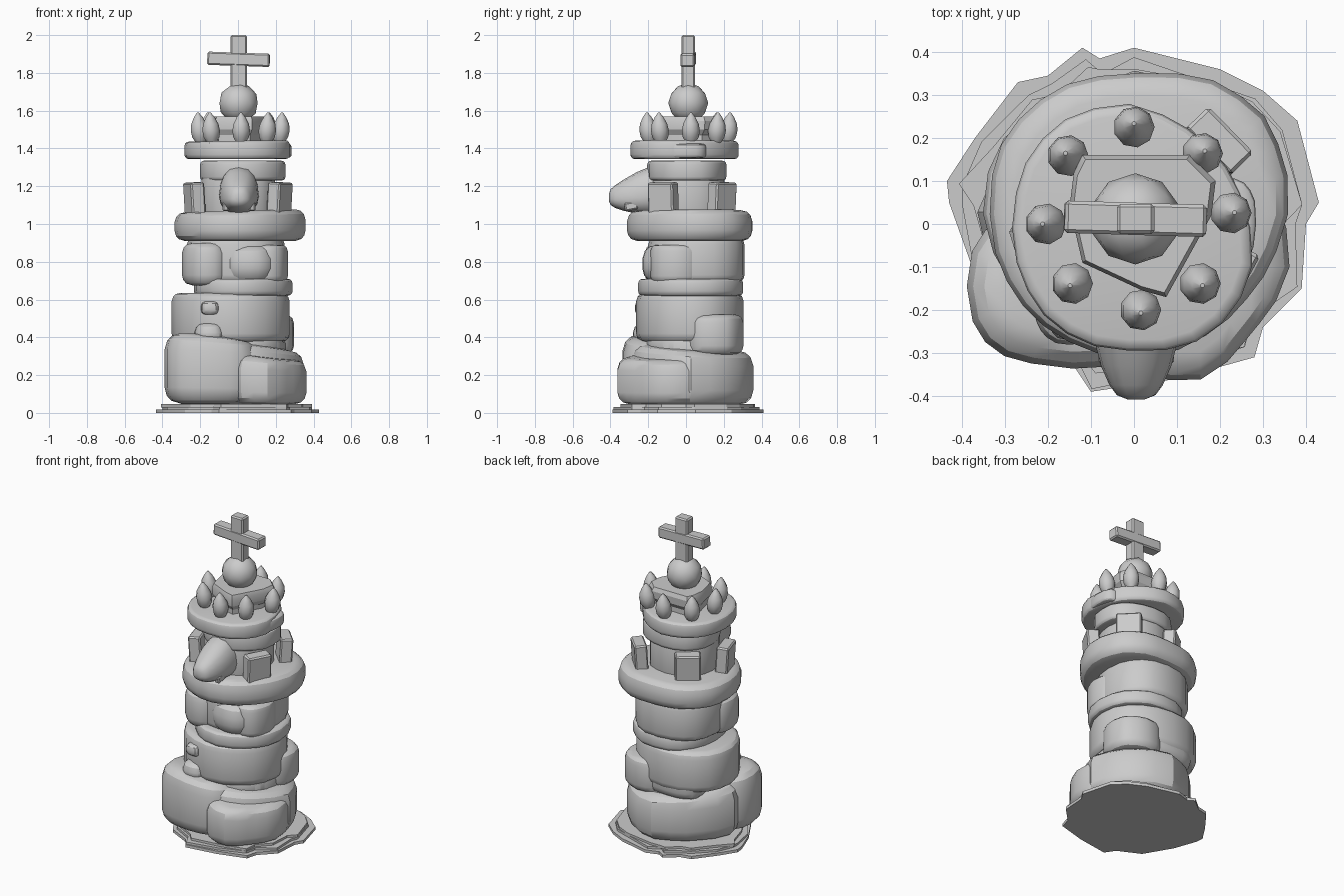
import bpy, bmesh, math, random
from mathutils import Vector, Matrix

cube = bpy.data.objects.get("Cube")
if cube:
    bpy.data.objects.remove(cube, do_unlink=True)
rng = random.Random(7)

stone_grey = bpy.data.materials.new("stone_grey")
stone_grey.use_nodes = True
GREY = (0.6, 0.6, 0.6, 1)
stone_grey.diffuse_color = GREY
stone_grey.node_tree.nodes["Principled BSDF"].inputs["Base Color"].default_value = GREY
EVEN = (1, 1, 1, 1)


def finish(name, bm, angle=28):
    bmesh.ops.recalc_face_normals(bm, faces=bm.faces)
    mesh = bpy.data.meshes.new(name)
    bm.to_mesh(mesh)
    bm.free()
    mesh.materials.append(stone_grey)
    obj = bpy.data.objects.new(name, mesh)
    bpy.context.collection.objects.link(obj)
    bpy.ops.object.select_all(action="DESELECT")
    obj.select_set(True)
    bpy.context.view_layer.objects.active = obj
    bpy.ops.object.shade_smooth_by_angle(angle=math.radians(angle))
    return obj


def loft(name, rings, angle=28):
    """Skin a stack of equal point rings and cap both ends."""
    bm = bmesh.new()
    rows = [[bm.verts.new(p) for p in ring] for ring in rings]
    for a, b in zip(rows, rows[1:]):
        for i in range(len(a)):
            j = (i + 1) % len(a)
            bm.faces.new((a[i], a[j], b[j], b[i]))
    bm.faces.new(rows[0][::-1])
    bm.faces.new(rows[-1])
    return finish(name, bm, angle)


def stone(name, x, y, z, r=0.05, square=2.5, tilt=(0, 0), rough=0.02, sides=20,
          corners=EVEN):
    """Rounded, uneven stone filling the ranges x, y, z.
    corners scales the diagonals: +x+y, -x+y, -x-y, +x-y."""
    cx, cy = sum(x) / 2, sum(y) / 2
    hx, hy = (x[1] - x[0]) / 2, (y[1] - y[0]) / 2
    outline = []
    phase = rng.uniform(0, 6)
    for i in range(sides):
        a = math.tau * i / sides
        c, s = math.cos(a), math.sin(a)
        k = 1 + rough * (math.sin(3 * a + phase) + rng.uniform(-0.6, 0.6))
        k *= 1 + (corners[int(4 * i / sides)] - 1) * abs(math.sin(2 * a))
        outline.append((math.copysign(abs(c) ** (2 / square), c) * k,
                        math.copysign(abs(s) ** (2 / square), s) * k))
    arc = [math.radians(d) for d in (0, 35, 60, 90)]
    profile = [(r * (1 - math.sin(t)), z[0] + r * (1 - math.cos(t))) for t in arc]
    profile += [(r * (1 - math.cos(t)), z[1] - r * (1 - math.sin(t))) for t in arc]
    rings = []
    for inset, h in profile:
        f = (h - z[0]) / (z[1] - z[0])
        rings.append([Vector((cx + u * (hx - inset), cy + v * (hy - inset),
                              h + f * (tilt[0] * u + tilt[1] * v)))
                      for u, v in outline])
    return loft(name, rings)


def block(name, centre, size, turn=(0, 0, 0), bevel=0.008):
    bm = bmesh.new()
    bmesh.ops.create_cube(bm, size=1)
    bmesh.ops.scale(bm, vec=size, verts=bm.verts)
    bmesh.ops.bevel(bm, geom=bm.edges[:], offset=bevel, segments=1, affect="EDGES")
    obj = finish(name, bm, 20)
    obj.location = centre
    obj.rotation_euler = turn
    return obj


# Jagged slabs on the ground
edge = [(-.43, .05), (-.435, .1), (-.37, .2), (-.27, .33), (-.2, .345), (-.12, .41),
        (-.08, .385), (0, .41), (.2, .36), (.3, .31), (.38, .24), (.43, .05), (.4, 0),
        (.39, -.15), (.3, -.24), (.28, -.31), (.1, -.36), (-.1, -.39), (-.14, -.33),
        (-.28, -.26), (-.38, -.09)]
for n in range(3):
    pts = [Vector(p) * (1 - .04 * n) * (1 if n == 0 else rng.uniform(.94, 1.03)) for p in edge]
    low = .014 * n
    loft(f"ground_slab_{n + 1}",
         [[(p.x, p.y, h) for p in pts] for h in (low, low + .018)], 20)

# Foundation boulders
stone("foundation_stone", (-.355, .355), (-.3, .355), (.04, .35), .085, 2.1, (-.02, -.02),
      corners=(.92, .89, 1, .9))
stone("foundation_front_boulder_right_side", (-.385, .1), (-.34, .05), (.05, .4), .08, 2.7,
      (-.02, -.01), corners=(1, 1, .97, 1))
stone("foundation_front_boulder_left_side", (-.05, .36), (-.36, .16), (.045, .3), .065, 2.2,
      (-.02, .01), corners=(1, 1, 1.08, .82))
stone("foundation_filler", (-.22, .25), (-.2, .27), (.25, .41), .04)

# Lower tower course
stone("lower_course", (-.36, .27), (-.26, .31), (.375, .635), .045, 2.2,
      corners=(1, .97, .93, 1))
stone("lower_side_stone", (.0, .295), (.0, .305), (.31, .52), .045, 2.9, corners=(.86, 1, 1, 1))
stone("lower_back_stone", (-.25, .15), (.05, .29), (.32, .5), .05, 2.6)
stone("lower_inner_stone", (-.24, .24), (-.22, .24), (.3, .42), .04, 2.2)
stone("lower_front_ledge", (-.23, -.07), (-.28, -.1), (.36, .475), .05, 2.5)
stone("front_knob", (-.195, -.1), (-.27, -.18), (.52, .59), .025, 3, sides=12)

# Narrow course
stone("narrow_course", (-.24, .285), (-.255, .3), (.62, .71), .025, 2.3,
      corners=(1, 1, .97, .94))

# Middle tower course
stone("middle_course", (-.265, .255), (-.2, .31), (.69, .93), .04, 2.4,
      corners=(.97, 1, 1, .95))
stone("middle_front_stone_right_side", (-.295, -.05), (-.215, .08), (.675, .9), .055, 2.6,
      corners=(1, 1, .9, 1))
stone("middle_front_stone_left_side", (-.08, .2), (-.23, .0), (.69, .89), .075, 2.2)
stone("middle_side_stone", (.05, .265), (-.19, .08), (.69, .89), .035, 2.2,
      corners=(1, 1, 1, .93))

# Lower platform with four battlements
stone("lower_platform", (-.335, .36), (-.31, .355), (.91, 1.07), .055, 2.3, (.008, 0), .012, 28,
      corners=(1.02, 1, .98, .9))
stone("upper_core", (-.19, .2), (-.19, .2), (1.03, 1.27), .02, 2.3)
for name, x, y in (("back_left", .195, .19), ("front_left", .22, -.12),
                   ("back_right", -.135, .175), ("front_right", -.23, -.07)):
    out = math.atan2(y, x)
    block("battlement_" + name, (x, y, 1.125), (.075, .15, .19), (0, .06, out))

# Beaked head projecting to the front
head_rings = []
for y, half, low, high in ((-.1, .105, 1.06, 1.31), (-.2, .105, 1.05, 1.3),
                           (-.26, .1, 1.055, 1.275), (-.33, .082, 1.07, 1.235),
                           (-.375, .062, 1.085, 1.205), (-.398, .045, 1.1, 1.185),
                           (-.408, .02, 1.12, 1.16)):
    mid = low + .38 * (high - low)
    ring = []
    for i in range(16):
        c, s = math.cos(math.tau * i / 16), math.sin(math.tau * i / 16)
        ring.append((.005 + half * math.copysign(abs(c) ** .8, c), y,
                     mid + s * ((high - mid) if s > 0 else (mid - low))))
    head_rings.append(ring)
loft("beaked_head", head_rings, 35)
for x in (-.065, .075):
    block("jaw_stub", (x, -.29, 1.095), (.035, .07, .045), (.2, 0, 0))

# Upper courses
stone("collar_course", (-.205, .25), (-.2, .215), (1.23, 1.335), .02, 2.2)
stone("upper_platform", (-.29, .268), (-.295, .278), (1.343, 1.44), .025, 2.2, (.004, 0), .015, 24,
      corners=(.92, .99, .96, 1.07))
stone("upper_platform_patch", (.1, .282), (-.11, .11), (1.35, 1.425), .018, 3.2)

# Ring of pointed buds
for n, (x, y) in enumerate([(0, .22), (-.15, .155), (-.2, 0), (-.14, -.135),
                            (.015, -.195), (.15, -.135), (.22, .025), (.155, .16)]):
    tip = Vector((x, y, 0)) * .06
    rings = []
    for h, r in ((0, .025), (.03, .043), (.065, .048), (.1, .042), (.135, .024), (.16, .005)):
        rings.append([(x + tip.x * h / .155 + r * math.cos(math.tau * i / 9),
                       y + tip.y * h / .155 + r * math.sin(math.tau * i / 9),
                       1.43 + h) for i in range(9)])
    loft(f"pointed_bud_{n + 1}", rings, 45)

# Angular crown stone
crown = [(-.12, .16), (.13, .16), (.19, .1), (.18, .02), (.075, -.17),
         (.02, -.155), (-.12, -.09), (-.15, .04), (-.14, .12)]
loft("crown_stone", [[(px * k, py * k, h) for px, py in crown]
                     for k, h in ((.85, 1.42), (.85, 1.47), (.98, 1.5),
                                  (1, 1.545), (.94, 1.57))], 25)

# Orb and cross
bm = bmesh.new()
bmesh.ops.create_icosphere(bm, subdivisions=2, radius=.106,
                           matrix=Matrix.Translation((.003, .012, 1.64)))
finish("orb", bm, 30)
block("cross_post", (.004, .012, 1.855), (.088, .07, .29))
block("cross_arm", (.003, .012, 1.872), (.33, .075, .07), (0, .035, -.03))
